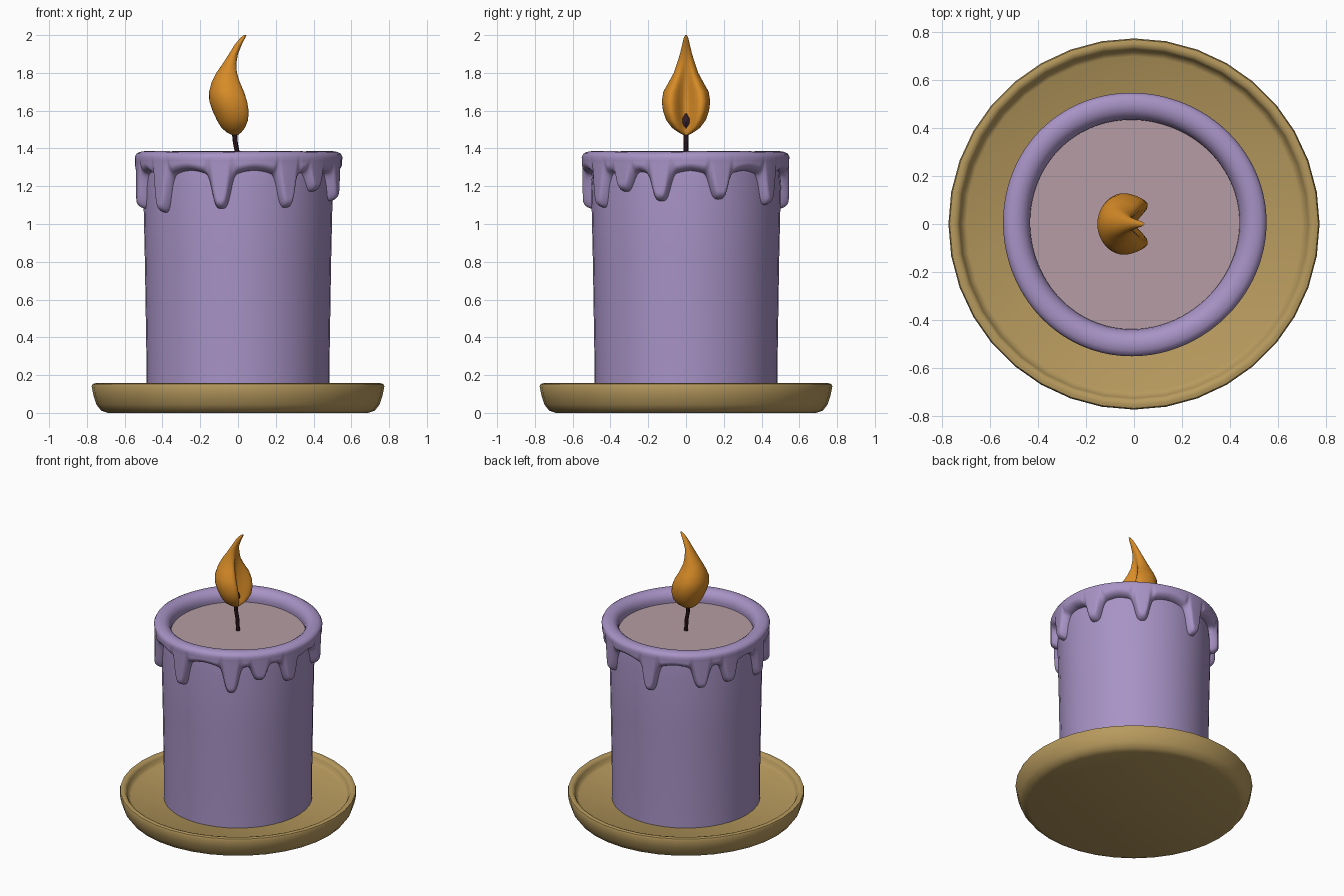
import bpy, bmesh, math
from math import sin, cos, radians, pi, tau, exp, sqrt

cube = bpy.data.objects.get("Cube")
if cube:
    bpy.data.objects.remove(cube, do_unlink=True)


def material(name, rgb):
    m = bpy.data.materials.new(name)
    m.use_nodes = True
    m.diffuse_color = (*rgb, 1)
    m.node_tree.nodes["Principled BSDF"].inputs["Base Color"].default_value = (*rgb, 1)
    return m


LILAC = material("lilac wax", (0.39, 0.29, 0.56))
POOL = material("pale pink wax", (0.46, 0.335, 0.37))
BRASS = material("dull gold", (0.47, 0.32, 0.11))
FLAME = material("flame orange", (0.68, 0.26, 0.02))
CHAR = material("charred brown", (0.035, 0.012, 0.018))


def loft(name, rings, mat, cap_start=True, cap_end=True, angle=50):
    """Skin a list of closed rings of points into one smooth object."""
    bm = bmesh.new()
    rows = [[bm.verts.new(p) for p in ring] for ring in rings]
    n = len(rows[0])
    for a, b in zip(rows, rows[1:]):
        for i in range(n):
            j = (i + 1) % n
            bm.faces.new((a[i], a[j], b[j], b[i]))
    if cap_start:
        bm.faces.new(rows[0][::-1])
    if cap_end:
        bm.faces.new(rows[-1])
    bmesh.ops.recalc_face_normals(bm, faces=bm.faces)
    mesh = bpy.data.meshes.new(name)
    bm.to_mesh(mesh)
    bm.free()
    mesh.materials.append(mat)
    obj = bpy.data.objects.new(name, mesh)
    bpy.context.collection.objects.link(obj)
    bpy.ops.object.select_all(action="DESELECT")
    obj.select_set(True)
    bpy.context.view_layer.objects.active = obj
    bpy.ops.object.shade_smooth_by_angle(angle=radians(angle))
    return obj


def circle(r, z, n=32, x=0.0):
    return [(x + r * cos(tau * i / n), r * sin(tau * i / n), z) for i in range(n)]


def lathe(name, profile, mat, n=32, angle=50):
    return loft(name, [circle(r, z, n) for r, z in profile], mat, angle=angle)


# Dish with a rounded foot and a raised lip
lathe("dish", [(0.69, 0), (0.725, 0.012), (0.75, 0.045), (0.765, 0.09), (0.775, 0.14),
               (0.77, 0.153), (0.755, 0.157), (0.737, 0.153), (0.728, 0.138),
               (0.72, 0.112), (0.70, 0.10)], BRASS, 36)

# Candle body and the melted pool on top of it
lathe("candle_body", [(0.485, 0.08), (0.485, 0.3), (0.493, 0.8), (0.502, 1.2),
                      (0.495, 1.29)], LILAC, 40)
lathe("wax_pool", [(0.45, 1.27), (0.45, 1.30)], POOL, 40)

# Drips: angle around the candle in degrees, height of the tip
DRIPS = [(20, 1.13), (56, 1.10), (98, 1.08), (136, 1.12), (158, 1.13), (190, 1.08),
         (220, 1.06), (260, 1.08), (300, 1.085), (321, 1.17), (345, 1.12)]
ARCH = 1.285


def lower_edge(deg):
    depth = 0
    for centre, tip in DRIPS:
        d = abs((deg - centre + 180) % 360 - 180)
        finger = 0.8 * exp(-(d / 6.3) ** 4) + 0.2 * exp(-(d / 11) ** 2)
        depth = max(depth, (ARCH - tip) * finger)
    return ARCH - depth


def wax_rim():
    count, rows, top = 432, 18, 1.335
    rings = [[] for _ in range(rows)]
    # Outer curtain, rounded off towards its lower edge
    for i in range(count):
        deg = 360 * i / count
        a = radians(deg)
        low = lower_edge(deg)
        slope = (lower_edge(deg + 0.5) - lower_edge(deg - 0.5)) / radians(1) / 0.53
        for k in range(rows):
            z = low + (top - low) * (k / (rows - 1)) ** 1.6
            h = min(1, (z - low) / sqrt(1 + slope * slope) / 0.042)
            r = 0.488 + 0.06 * sqrt(1 - (1 - h) ** 2) + 0.004 * sin(3 * a + 1)
            rings[k].append((r * cos(a), r * sin(a), z))
    # Rolled top, falling inwards to the pool
    roll = [(0.55, 1.355), (0.542, 1.371), (0.525, 1.381), (0.50, 1.385), (0.475, 1.38),
            (0.455, 1.366), (0.442, 1.345), (0.437, 1.32), (0.44, 1.285)]
    for r, z in roll:
        ring = []
        for i in range(count):
            a = tau * i / count
            rr = r + 0.004 * sin(3 * a + 1)
            ring.append((rr * cos(a), rr * sin(a), z + 0.002 * sin(4 * a)))
        rings.append(ring)
    loft("wax_rim_with_drips", rings, LILAC, False, False, 80)


wax_rim()

# Wick, leaning slightly, with a diamond-shaped burnt tip
loft("wick", [circle(r, z, 8, x) for x, z, r in
              [(0.0, 1.29, 0.013), (-0.004, 1.38, 0.013), (-0.014, 1.43, 0.013),
               (-0.02, 1.50, 0.014), (-0.02, 1.535, 0.032), (-0.018, 1.56, 0.024),
               (-0.016, 1.585, 0.004)]], CHAR, angle=40)

# Flame sections: height, left x, right x, half depth, groove strength
SECTIONS = [(1.470, -0.03, 0.00, 0.012, 0.0), (1.485, -0.06, 0.025, 0.04, 0.5),
            (1.51, -0.088, 0.05, 0.075, 0.8), (1.55, -0.112, 0.07, 0.105, 0.9),
            (1.60, -0.135, 0.075, 0.122, 0.9), (1.65, -0.152, 0.068, 0.128, 0.85),
            (1.70, -0.153, 0.05, 0.12, 0.75), (1.75, -0.14, 0.025, 0.092, 0.6),
            (1.80, -0.115, 0.005, 0.065, 0.4), (1.85, -0.08, -0.003, 0.048, 0.2),
            (1.90, -0.048, 0.00, 0.032, 0.0), (1.95, -0.017, 0.02, 0.02, 0.0),
            (1.985, 0.012, 0.038, 0.012, 0.0), (2.0, 0.032, 0.044, 0.005, 0.0)]


def flame_ring(z, left, right, depth, groove, n=40):
    mid, half = (left + right) / 2, (right - left) / 2
    ring = []
    for i in range(n):
        a = tau * i / n - pi
        dent = 1 - groove * exp(-(a / 0.42) ** 2)
        lobe = 1 + 0.25 * groove * exp(-((abs(a) - 0.95) / 0.4) ** 2)
        ring.append((mid + half * cos(a) * dent * lobe, depth * sin(a), z))
    return ring


loft("flame", [flame_ring(*s) for s in SECTIONS], FLAME, angle=70)
